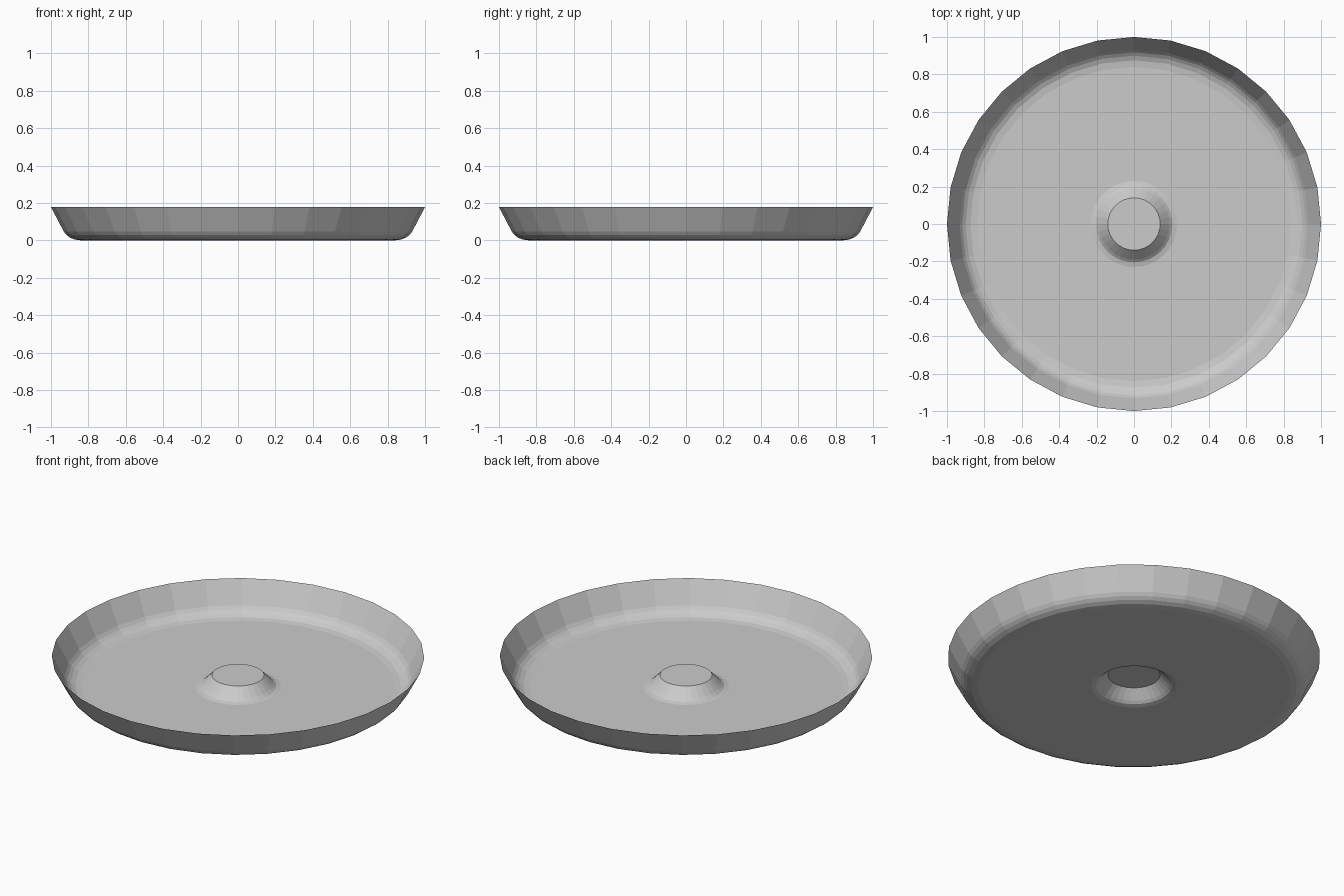
import bpy
import bmesh
import math

if "Cube" in bpy.data.objects:
    bpy.data.objects.remove(bpy.data.objects["Cube"], do_unlink=True)

SIDES = 32

# Half section of the thin shell: raised hub, flat floor, rounded corner, sloping wall
PROFILE = [(0.14, 0.07), (0.19, 0.018), (0.205, 0.006), (0.23, 0.0),
           (0.84, 0.0), (0.875, 0.005), (0.9, 0.016), (0.918, 0.03), (0.932, 0.048),
           (1.0, 0.178)]

# Plain grey finish
grey = bpy.data.materials.new("plain_grey")
grey.use_nodes = True
grey.diffuse_color = (0.6, 0.6, 0.6, 1)
grey.node_tree.nodes["Principled BSDF"].inputs["Base Color"].default_value = (0.6, 0.6, 0.6, 1)

# Turn the section around the upright axis
bm = bmesh.new()
points = [bm.verts.new((r, 0, z)) for r, z in PROFILE]
edges = [bm.edges.new(pair) for pair in zip(points, points[1:])]
bmesh.ops.spin(bm, geom=points + edges, cent=(0, 0, 0), axis=(0, 0, 1),
               angle=math.tau, steps=SIDES, use_merge=False)
bmesh.ops.remove_doubles(bm, verts=bm.verts, dist=0.0005)

# Close the top of the hub
hub_edges = [e for e in bm.edges if e.is_boundary and e.verts[0].co.xy.length < 0.5]
bmesh.ops.contextual_create(bm, geom=hub_edges)

# Face the shell upward, flat shaded
bmesh.ops.recalc_face_normals(bm, faces=bm.faces)
bm.normal_update()
down = [f for f in bm.faces if f.normal.z < 0]
bmesh.ops.reverse_faces(bm, faces=down)

mesh = bpy.data.meshes.new("round_tray")
bm.to_mesh(mesh)
bm.free()
mesh.materials.append(grey)
tray = bpy.data.objects.new("round_tray", mesh)
bpy.context.collection.objects.link(tray)
